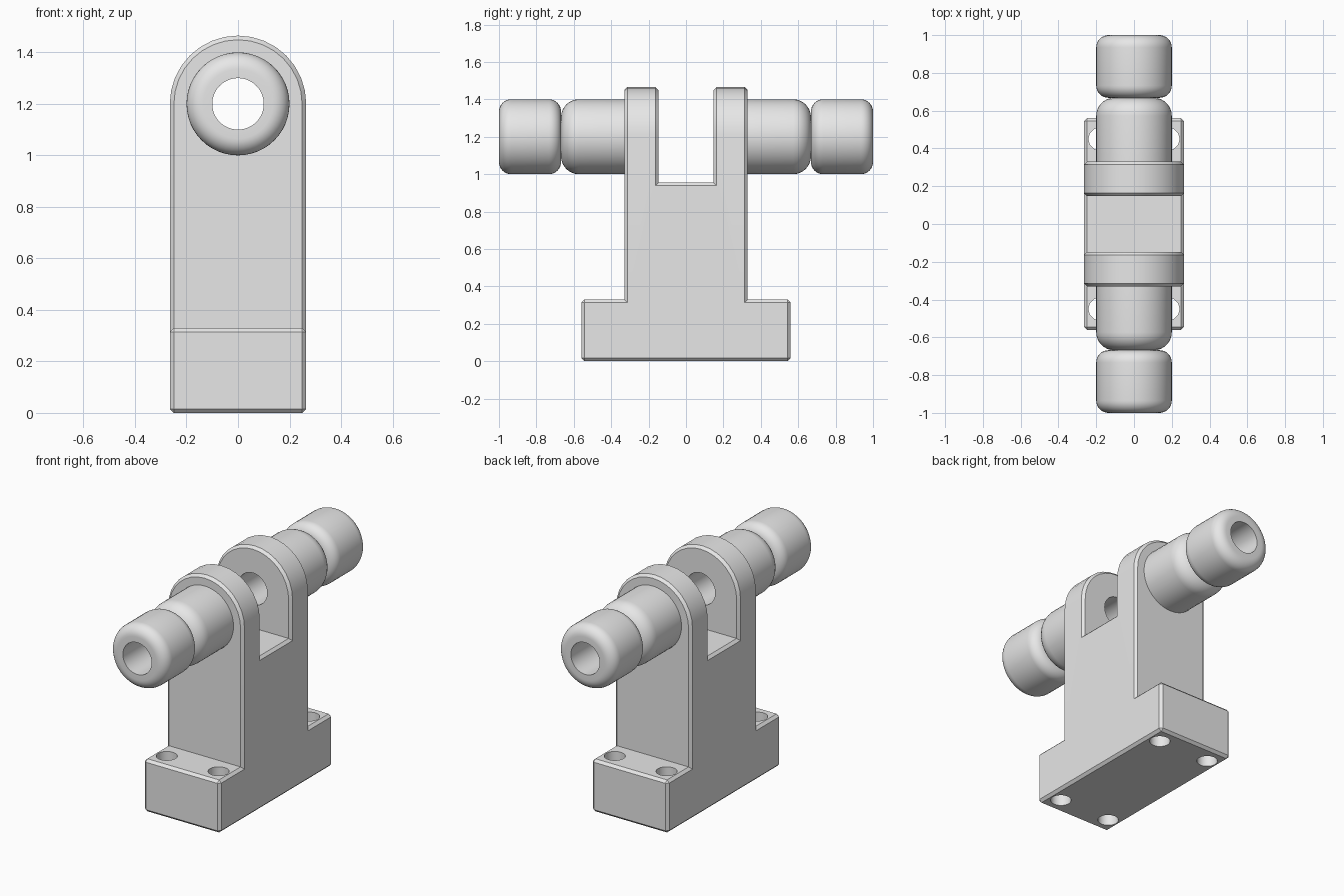
import bpy, bmesh, math
from mathutils import Matrix

if "Cube" in bpy.data.objects:
    bpy.data.objects.remove(bpy.data.objects["Cube"], do_unlink=True)

HALF_W, AXLE_Z, BORE, CHAMFER = 0.265, 1.2, 0.1, 0.016

grey = bpy.data.materials.new("plain_grey")
grey.use_nodes = True
grey.diffuse_color = (0.8, 0.8, 0.8, 1)
grey.node_tree.nodes["Principled BSDF"].inputs["Base Color"].default_value = (0.8, 0.8, 0.8, 1)


def make_object(name, bm):
    bmesh.ops.recalc_face_normals(bm, faces=bm.faces)
    mesh = bpy.data.meshes.new(name)
    bm.to_mesh(mesh)
    bm.free()
    mesh.materials.append(grey)
    obj = bpy.data.objects.new(name, mesh)
    bpy.context.collection.objects.link(obj)
    return obj


def prism(name, points, vector):
    """Extrude a closed outline along a vector."""
    bm = bmesh.new()
    face = bm.faces.new([bm.verts.new(p) for p in points])
    out = bmesh.ops.extrude_face_region(bm, geom=[face])["geom"]
    moved = [g for g in out if isinstance(g, bmesh.types.BMVert)]
    bmesh.ops.translate(bm, verts=moved, vec=vector)
    return make_object(name, bm)


def rod_cutter(name, radius, length, matrix):
    bm = bmesh.new()
    bmesh.ops.create_cone(bm, cap_ends=True, segments=48, radius1=radius,
                          radius2=radius, depth=length, matrix=matrix)
    return make_object(name, bm)


def boolean(obj, cutter, operation):
    mod = obj.modifiers.new(cutter.name, "BOOLEAN")
    mod.object, mod.operation, mod.solver = cutter, operation, "EXACT"
    bpy.context.view_layer.objects.active = obj
    bpy.ops.object.modifier_apply(modifier=mod.name)
    bpy.data.objects.remove(cutter, do_unlink=True)


def shade(obj):
    bpy.ops.object.select_all(action="DESELECT")
    obj.select_set(True)
    bpy.context.view_layer.objects.active = obj
    bpy.ops.object.shade_smooth_by_angle(angle=math.radians(30))


# Bracket: slotted T side outline, trimmed by the round-topped front outline
half = [(0.56, 0), (0.56, 0.33), (0.33, 0.33), (0.33, 1.6), (0.147, 1.6), (0.147, 0.955)]
side = half + [(-y, z) for y, z in reversed(half)]
bracket = prism("bracket", [(-0.4, y, z) for y, z in side], (0.8, 0, 0))
arch = [(-HALF_W, -0.1), (HALF_W, -0.1)]
for i in range(17):
    a = math.pi * i / 16
    arch.append((HALF_W * math.cos(a), AXLE_Z + HALF_W * math.sin(a)))
boolean(bracket, prism("arch_trim", [(x, -0.8, z) for x, z in arch], (0, 1.6, 0)), "INTERSECT")

# Chamfer the outer corners of the bracket
bm = bmesh.new()
bm.from_mesh(bracket.data)
bmesh.ops.remove_doubles(bm, verts=bm.verts, dist=0.0001)
bmesh.ops.dissolve_limit(bm, angle_limit=0.01, verts=bm.verts, edges=bm.edges)
sharp = [e for e in bm.edges if e.is_manifold and e.calc_face_angle_signed() > 0.7]
bmesh.ops.bevel(bm, geom=sharp, offset=CHAMFER, segments=1, profile=0.5, affect="EDGES")
bm.to_mesh(bracket.data)
bm.free()

# Axle bore and four bolt holes
turn = Matrix.Rotation(math.pi / 2, 4, "X")
boolean(bracket, rod_cutter("bore", BORE, 1.5, Matrix.Translation((0, 0, AXLE_Z)) @ turn), "DIFFERENCE")
for x in (-0.18, 0.18):
    for y in (-0.45, 0.45):
        boolean(bracket, rod_cutter("bolt_hole", 0.06, 1.2, Matrix.Translation((x, y, 0))), "DIFFERENCE")
shade(bracket)


def tube(name, start, end, round_start, round_end, direction):
    """Hollow tube along y with rounded outer rims."""
    radius, steps = 0.2, 8
    outline = [(BORE, start)]
    for r, y, sign, first in ((round_start, start, 1, 0), (round_end, end, -1, 1)):
        if r == 0:
            outline.append((radius, y))
            continue
        for i in range(steps + 1):
            t = math.pi / 2 * (1 - i / steps if first else i / steps)
            outline.append((radius - r + r * math.sin(t), y + sign * r * (1 - math.cos(t))))
    outline.append((BORE, end))
    bm = bmesh.new()
    verts = [bm.verts.new((rad, y * direction, AXLE_Z)) for rad, y in outline]
    edges = [bm.edges.new((verts[i], verts[i - 1])) for i in range(len(verts))]
    bmesh.ops.spin(bm, geom=verts + edges, cent=(0, 0, AXLE_Z), axis=(0, 1, 0),
                   angle=2 * math.pi, steps=48, use_merge=True)
    bmesh.ops.remove_doubles(bm, verts=bm.verts, dist=0.0001)
    shade(make_object(name, bm))


# Sleeves against the bracket, and end collars beyond them
for label, direction in (("front", -1), ("back", 1)):
    tube(label + "_sleeve", 0.325, 0.668, 0, 0.095, direction)
    tube(label + "_collar", 0.668, 1.0, 0.065, 0.065, direction)
